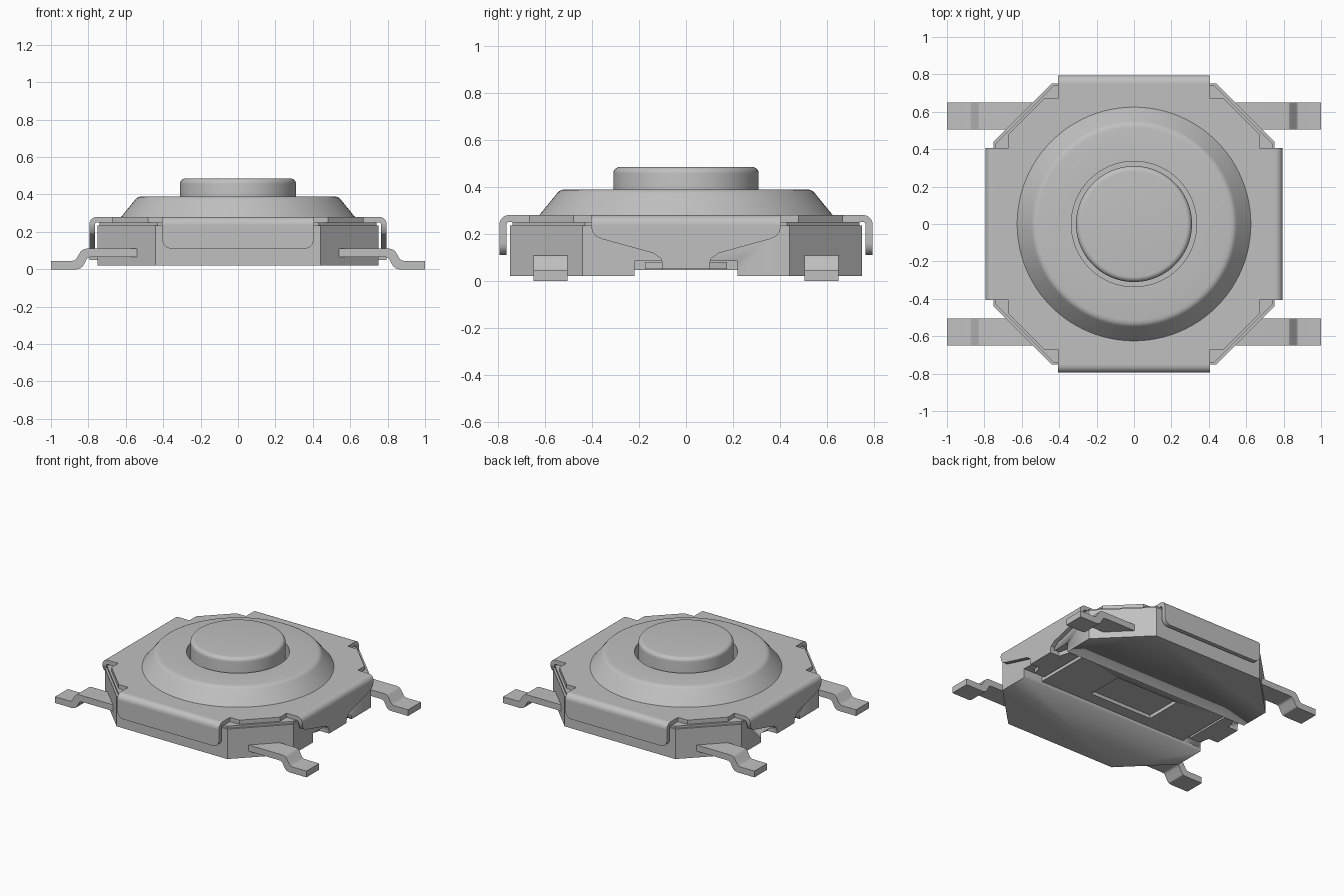
import bpy, bmesh, math

if "Cube" in bpy.data.objects:
    bpy.data.objects.remove(bpy.data.objects["Cube"])

grey = bpy.data.materials.new("light grey")
grey.diffuse_color = (0.53, 0.53, 0.53, 1)
grey.use_nodes = True
grey.node_tree.nodes["Principled BSDF"].inputs["Base Color"].default_value = grey.diffuse_color


def finish(name, bm):
    bmesh.ops.recalc_face_normals(bm, faces=bm.faces)
    me = bpy.data.meshes.new(name)
    bm.to_mesh(me)
    bm.free()
    ob = bpy.data.objects.new(name, me)
    bpy.context.collection.objects.link(ob)
    me.materials.append(grey)
    bpy.ops.object.select_all(action='DESELECT')
    ob.select_set(True)
    bpy.context.view_layer.objects.active = ob
    bpy.ops.object.shade_smooth_by_angle(angle=math.radians(28))
    return ob


def prism(name, pts, lo, hi, axis):
    """Extrude a 2D outline from lo to hi along an axis."""
    place = {'x': lambda a, b, t: (t, a, b),
             'y': lambda a, b, t: (a, t, b),
             'z': lambda a, b, t: (a, b, t)}[axis]
    bm = bmesh.new()
    ends = [[bm.verts.new(place(a, b, t)) for a, b in pts] for t in (lo, hi)]
    bm.faces.new(ends[0])
    bm.faces.new(ends[1])
    n = len(pts)
    for i in range(n):
        j = (i + 1) % n
        bm.faces.new((ends[0][i], ends[0][j], ends[1][j], ends[1][i]))
    return finish(name, bm)


def lathe(name, profile, closed=False, steps=96):
    """Turn a radius/height profile around z."""
    bm = bmesh.new()
    vs = [bm.verts.new((r, 0, z)) for r, z in profile]
    n = len(vs)
    edges = [bm.edges.new((vs[i], vs[(i + 1) % n])) for i in range(n if closed else n - 1)]
    bmesh.ops.spin(bm, geom=vs + edges, cent=(0, 0, 0), axis=(0, 0, 1),
                   angle=2 * math.pi, steps=steps, use_merge=False)
    bmesh.ops.remove_doubles(bm, verts=bm.verts, dist=1e-5)
    return finish(name, bm)


def rect(a0, a1, b0, b1):
    return [(a0, b0), (a1, b0), (a1, b1), (a0, b1)]


def arc(ca, cb, r, d0, d1, n=6):
    return [(ca + r * math.cos(math.radians(d0 + (d1 - d0) * i / n)),
             cb + r * math.sin(math.radians(d0 + (d1 - d0) * i / n))) for i in range(n + 1)]


def rotated(quarter):
    """Repeat a first-quadrant outline four times around the centre."""
    out, q = [], quarter
    for _ in range(4):
        out += q
        q = [(-b, a) for a, b in q]
    return out


def symmetric(half):
    """Close a right-hand outline with its mirror image."""
    return half + [(-a, b) for a, b in reversed(half)]


# base block with a channel, end notches and a pocket underneath
body = prism("base_body", rotated([(0.75, 0.44), (0.44, 0.75)]), 0.02, 0.235, 'z')
cuts = [prism("channel_cutter", rect(-0.22, 0.22, -0.1, 0.045), -1, 1, 'x'),
        prism("pocket_cutter", rect(-0.25, 0.25, -0.135, 0.135), -0.1, 0.07, 'z')]
for s in (-1, 1):
    cuts.append(prism("notch_cutter", rect(-0.22, 0.22, -0.1, 0.085), *sorted((s * 0.6, s * 1.0)), 'x'))
for c in cuts:
    mod = body.modifiers.new("cut", 'BOOLEAN')
    mod.object, mod.operation, mod.solver = c, 'DIFFERENCE', 'EXACT'
    bpy.context.view_layer.objects.active = body
    bpy.ops.object.modifier_apply(modifier=mod.name)
    bpy.data.objects.remove(c)

# thin film between base and cover
prism("seal_film", rotated([(0.74, 0.43), (0.43, 0.74)]), 0.235, 0.25, 'z')

# metal cover plate with stepped corners
prism("cover_plate", rotated([(0.755, -0.405), (0.755, 0.405), (0.67, 0.405), (0.67, 0.48),
                              (0.48, 0.67), (0.405, 0.67)]), 0.25, 0.28, 'z')

# folded flaps: bend plus upright plate
bend = arc(0.755, 0.24, 0.04, 0, 90) + arc(0.755, 0.24, 0.01, 90, 0)
plain_flap = symmetric([(0.405, 0.24)][::-1] + [])
plain_flap = symmetric(arc(0.355, 0.16, 0.05, -90, 0) + [(0.405, 0.24)])
hook_flap = symmetric([(0.1, 0.05), (0.1, 0.075), (0.107, 0.095), (0.14, 0.118), (0.355, 0.177),
                       (0.385, 0.19), (0.4, 0.21), (0.405, 0.24)])
for s, side in ((-1, "a"), (1, "b")):
    b = [(s * u, v) for u, v in bend]
    lo, hi = sorted((s * 0.765, s * 0.795))
    prism("long_flap_bend_" + side, b, -0.405, 0.405, 'x')
    prism("long_flap_" + side, plain_flap, lo, hi, 'y')
    prism("hook_flap_bend_" + side, b, -0.405, 0.405, 'y')
    prism("hook_flap_" + side, hook_flap, lo, hi, 'x')
    # tongue folded under the base
    tongue = [(s * x, y) for x, y in
              [(0.78, -0.1), (0.78, 0.1), (0.72, 0.1), (0.70, 0.175), (0.62, 0.175),
               (0.62, -0.175), (0.70, -0.175), (0.72, -0.1)]]
    prism("hook_tongue_" + side, tongue, 0.05, 0.08, 'z')

# raised dome ring and push button
lathe("dome_ring", [(0.625, 0.28), (0.55, 0.372), (0.542, 0.381), (0.531, 0.387), (0.515, 0.39),
                    (0.335, 0.39), (0.335, 0.275), (0.6, 0.275)], closed=True)
lathe("push_button", [(0, 0.26), (0.31, 0.26)] + arc(0.282, 0.457, 0.028, 0, 90) + [(0, 0.485)])

# four bent leads
path = [(0.45, 0.11), (0.81, 0.11), (0.828, 0.106), (0.842, 0.094), (0.865, 0.055),
        (0.875, 0.047), (0.89, 0.045), (1.0, 0.045), (1.0, 0), (0.862, 0), (0.842, 0.005),
        (0.828, 0.018), (0.808, 0.056), (0.798, 0.063), (0.785, 0.065), (0.45, 0.065)]
for sx, ew in ((-1, "left"), (1, "right")):
    for sy, ns in ((-1, "front"), (1, "back")):
        prism("lead_" + ns + "_" + ew, [(sx * x, z) for x, z in path],
              *sorted((sy * 0.505, sy * 0.65)), 'y')
